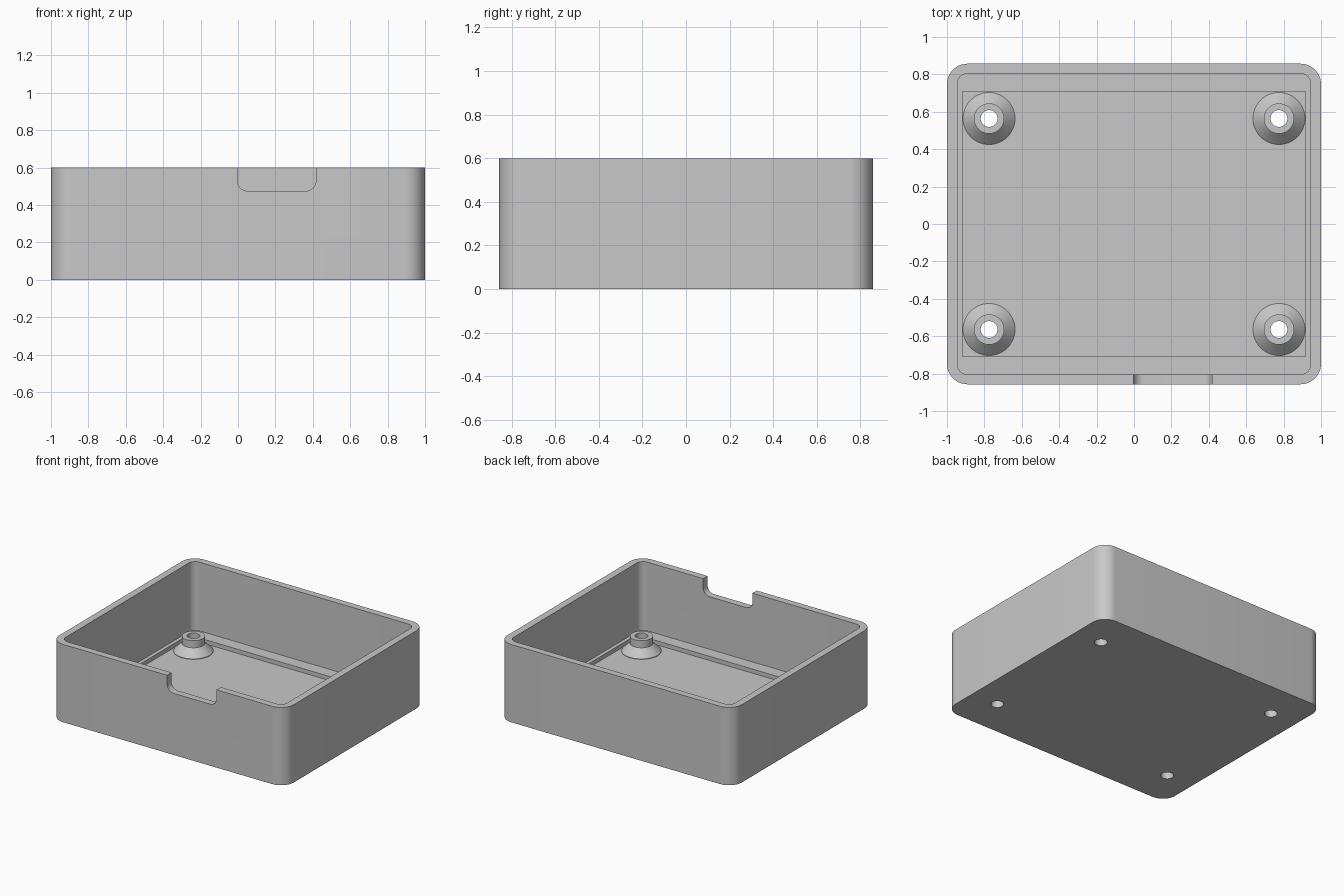
import bpy, bmesh, math

if "Cube" in bpy.data.objects:
    bpy.data.objects.remove(bpy.data.objects["Cube"])

HEIGHT = 0.6
LEDGE_Z, FLOOR_Z = 0.07, 0.038
POST_X, POST_Y, POST_TOP = 0.775, 0.564, 0.155

grey = bpy.data.materials.new("plain grey")
grey.diffuse_color = (0.58, 0.58, 0.58, 1)
grey.use_nodes = True
grey.node_tree.nodes["Principled BSDF"].inputs["Base Color"].default_value = grey.diffuse_color


def finish(name, bm):
    bmesh.ops.recalc_face_normals(bm, faces=bm.faces)
    mesh = bpy.data.meshes.new(name)
    bm.to_mesh(mesh)
    bm.free()
    obj = bpy.data.objects.new(name, mesh)
    obj.data.materials.append(grey)
    bpy.context.collection.objects.link(obj)
    return obj


def rounded_box(name, hx, hy, z0, z1, radius=0.0, segments=12):
    """Box centred on x and y with rounded upright edges."""
    bm = bmesh.new()
    bmesh.ops.create_cube(bm, size=1)
    for v in bm.verts:
        v.co = (v.co.x * 2 * hx, v.co.y * 2 * hy, z1 if v.co.z > 0 else z0)
    if radius:
        upright = [e for e in bm.edges
                   if abs(e.verts[0].co.z - e.verts[1].co.z) > 1e-4]
        bmesh.ops.bevel(bm, geom=upright, offset=radius, segments=segments,
                        profile=0.5, affect='EDGES')
    return finish(name, bm)


def lathe(name, profile, x, y, sides=48):
    """Solid of revolution from (radius, z) points, capped at both ends."""
    bm = bmesh.new()
    rings = [[bm.verts.new((x + r * math.cos(2 * math.pi * i / sides),
                            y + r * math.sin(2 * math.pi * i / sides), z))
              for i in range(sides)] for r, z in profile]
    for a, b in zip(rings, rings[1:]):
        for i in range(sides):
            j = (i + 1) % sides
            bm.faces.new((a[i], a[j], b[j], b[i]))
    bm.faces.new(rings[0])
    bm.faces.new(rings[-1])
    return finish(name, bm)


def combine(target, tool, operation):
    mod = target.modifiers.new(operation.lower(), 'BOOLEAN')
    mod.object, mod.operation, mod.solver = tool, operation, 'EXACT'
    bpy.context.view_layer.objects.active = target
    bpy.ops.object.modifier_apply(modifier=mod.name)
    bpy.data.objects.remove(tool)


# Outer tray, hollowed to a ledge, then a shallow sharp-cornered recess
tray = rounded_box("enclosure_tray", 1.0, 0.857, 0, HEIGHT, 0.11)
combine(tray, rounded_box("cavity", 0.945, 0.804, LEDGE_Z, 0.8, 0.055), 'DIFFERENCE')
combine(tray, rounded_box("recess", 0.917, 0.708, FLOOR_Z, 0.3), 'DIFFERENCE')

# Four standoffs with conical feet, each drilled through the floor
for sx in (-1, 1):
    for sy in (-1, 1):
        x, y = sx * POST_X, sy * POST_Y
        combine(tray, lathe("standoff", [(0.139, 0.02), (0.139, FLOOR_Z + 0.004),
                                         (0.081, 0.1), (0.081, POST_TOP)], x, y), 'UNION')
        combine(tray, lathe("screw_hole", [(0.045, -0.1), (0.045, 0.3)], x, y), 'DIFFERENCE')

# Cable notch in the front wall with rounded lower corners
X0, X1, Z0, R = -0.004, 0.417, 0.475, 0.055
outline = [(X0, 0.7), (X1, 0.7)]
for cx, start in ((X1 - R, 0), (X0 + R, -90)):
    for i in range(9):
        a = math.radians(start - 90 * i / 8)
        outline.append((cx + R * math.cos(a), Z0 + R + R * math.sin(a)))
bm = bmesh.new()
face = bm.faces.new([bm.verts.new((x, -0.95, z)) for x, z in outline])
out = bmesh.ops.extrude_face_region(bm, geom=[face])
bmesh.ops.translate(bm, vec=(0, 0.25, 0),
                    verts=[g for g in out["geom"] if isinstance(g, bmesh.types.BMVert)])
combine(tray, finish("notch", bm), 'DIFFERENCE')

# Smooth curved walls, keep the rims crisp
bpy.ops.object.select_all(action='DESELECT')
tray.select_set(True)
bpy.context.view_layer.objects.active = tray
bpy.ops.object.shade_smooth_by_angle(angle=math.radians(30))
